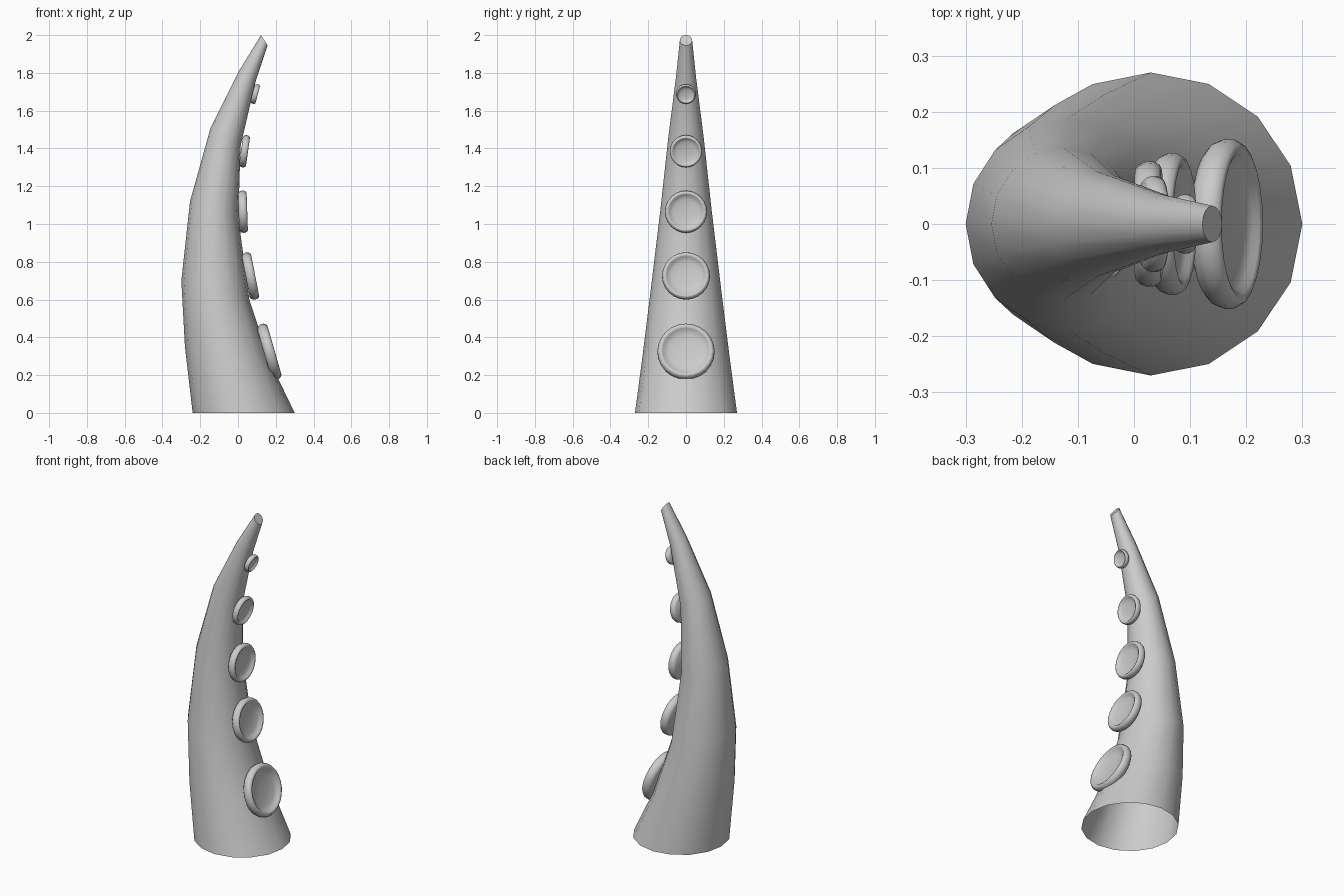
import bpy, math
from mathutils import Vector

if "Cube" in bpy.data.objects:
    bpy.data.objects.remove(bpy.data.objects["Cube"])


def make_object(name, verts, faces, angle):
    mesh = bpy.data.meshes.new(name)
    mesh.from_pydata(verts, [], faces)
    mesh.update()
    ob = bpy.data.objects.new(name, mesh)
    bpy.context.collection.objects.link(ob)
    bpy.ops.object.select_all(action='DESELECT')
    ob.select_set(True)
    bpy.context.view_layer.objects.active = ob
    bpy.ops.object.shade_smooth_by_angle(angle=math.radians(angle))
    return ob


def bridge(rings, n):
    return [(i * n + j, i * n + (j + 1) % n, (i + 1) * n + (j + 1) % n, (i + 1) * n + j)
            for i in range(rings - 1) for j in range(n)]


# Tentacle: tilted circular rings given by their back and front points (x, z); open base
SIDES = 16
sections = [((-.24, 0), (.30, 0)), ((-.281, .35), (.17, .27)), ((-.30, .70), (.06, .60)),
            ((-.254, 1.12), (.002, 1.03)), ((-.145, 1.51), (.013, 1.41)),
            ((.005, 1.81), (.092, 1.75)), ((.122, 2.0), (.157, 1.945))]
verts = []
for (lx, lz), (rx, rz) in sections:
    back, front = Vector((lx, 0, lz)), Vector((rx, 0, rz))
    c, u = (back + front) / 2, (front - back) / 2
    for j in range(SIDES):
        a = 2 * math.pi * j / SIDES
        verts.append(c + u * math.cos(a) + Vector((0, u.length * math.sin(a), 0)))
faces = bridge(len(sections), SIDES)
faces.append(tuple(range((len(sections) - 1) * SIDES, len(sections) * SIDES)))  # tip cap
make_object("tentacle", verts, faces, 40)

# Suckers: round rim with a shallow dish; profile is (radius, axial) in units of radius, thickness
profile = [(.88, -.6), (.96, -.4), (1, -.1), (.99, .2), (.94, .42), (.88, .5), (.82, .42),
           (.76, .22), (.6, .08), (.3, -.02)]
SEG = 24


def sucker(name, x, z, radius, thick, tilt):
    t = math.radians(tilt)
    n = Vector((math.cos(t), 0, math.sin(t)))
    up = Vector((-math.sin(t), 0, math.cos(t)))
    side = Vector((0, 1, 0))
    c = Vector((x, 0, z))
    vs = []
    for r, h in profile:
        for j in range(SEG):
            a = 2 * math.pi * j / SEG
            vs.append(c + n * h * thick + (side * math.cos(a) + up * math.sin(a)) * r * radius)
    fs = bridge(len(profile), SEG)
    fs.append(tuple(range((len(profile) - 1) * SEG, len(profile) * SEG)))  # dish floor
    fs.append(tuple(reversed(range(SEG))))                                # back
    make_object(name, vs, fs, 60)


for i, s in enumerate([(.168, .325, .152, .052, 16), (.068, .725, .127, .046, 11),
                       (.028, 1.065, .112, .042, 2), (.036, 1.385, .086, .034, -8),
                       (.092, 1.688, .053, .026, -15)]):
    sucker(f"sucker_{i + 1}", *s)
